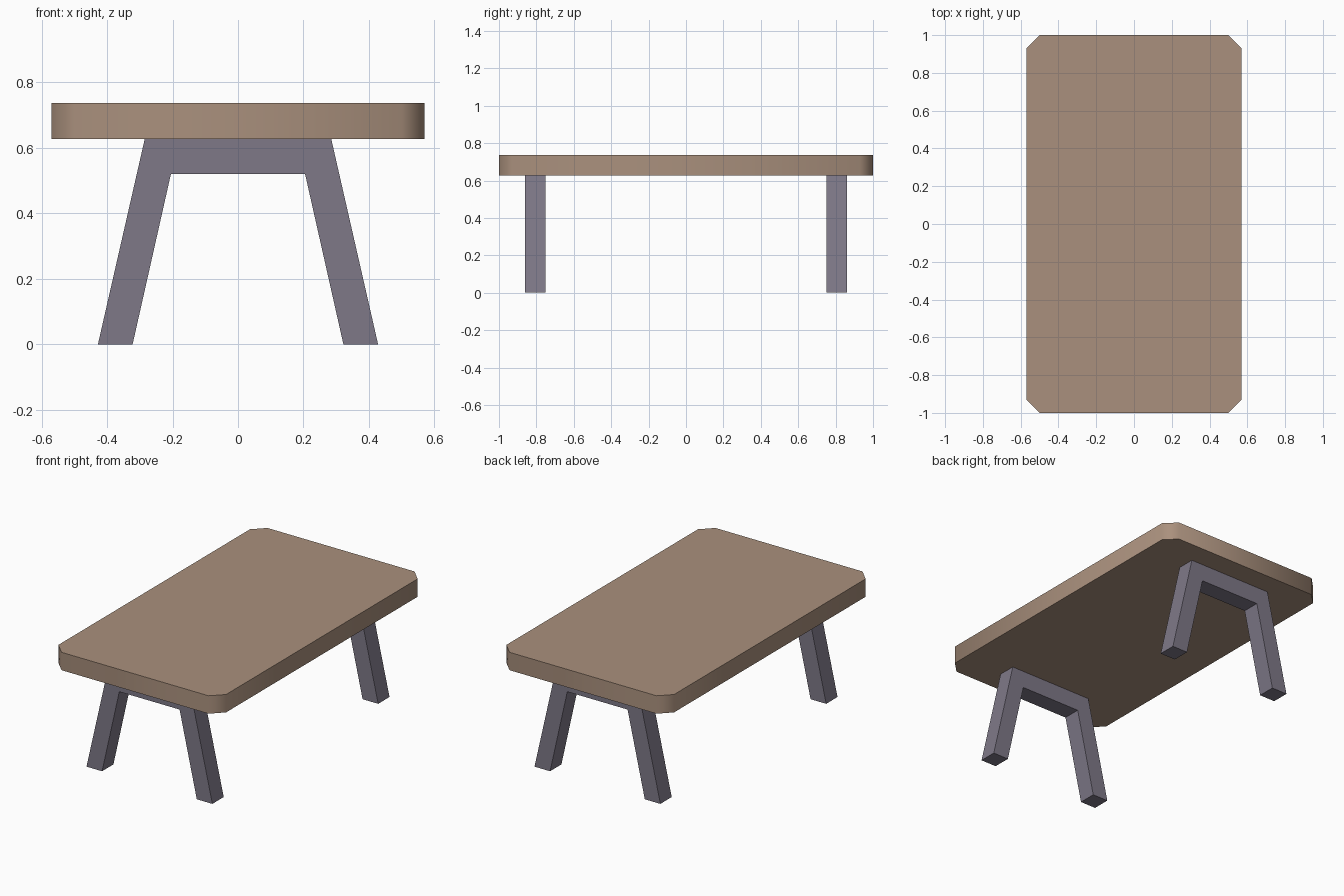
import bpy
import bmesh
import math
from mathutils import Vector

cube = bpy.data.objects.get("Cube")
if cube:
    bpy.data.objects.remove(cube, do_unlink=True)


def make_material(name, color):
    mat = bpy.data.materials.new(name)
    mat.use_nodes = True
    mat.diffuse_color = color
    mat.node_tree.nodes["Principled BSDF"].inputs["Base Color"].default_value = color
    return mat


def extruded(name, outline, direction, mat):
    """Solid made by extruding a closed outline along a direction."""
    bm = bmesh.new()
    face = bm.faces.new([bm.verts.new(p) for p in outline])
    result = bmesh.ops.extrude_face_region(bm, geom=[face], use_keep_orig=True)
    moved = [g for g in result["geom"] if isinstance(g, bmesh.types.BMVert)]
    bmesh.ops.translate(bm, verts=moved, vec=Vector(direction))
    bmesh.ops.recalc_face_normals(bm, faces=bm.faces)
    mesh = bpy.data.meshes.new(name)
    bm.to_mesh(mesh)
    bm.free()
    mesh.materials.append(mat)
    obj = bpy.data.objects.new(name, mesh)
    bpy.context.collection.objects.link(obj)
    return obj


wood = make_material("warm brown wood", (0.40, 0.28, 0.205, 1))
metal = make_material("purple grey", (0.21, 0.19, 0.245, 1))

# Table top: rectangle with clipped corners
half_x, half_y, clip = 0.57, 1.0, 0.07
under, top = 0.627, 0.737
outline = []
for sx, sy in ((1, 1), (-1, 1), (-1, -1), (1, -1)):
    corner = [(sx * half_x, sy * (half_y - clip), under),
              (sx * (half_x - clip), sy * half_y, under)]
    outline += corner if sx == sy else corner[::-1]
table_top = extruded("table_top", outline, (0, 0, top - under), wood)

# Smooth the rim, keeping the top and bottom edges sharp
bpy.ops.object.select_all(action="DESELECT")
table_top.select_set(True)
bpy.context.view_layer.objects.active = table_top
bpy.ops.object.shade_smooth_by_angle(angle=math.radians(50))

# Splayed leg frames, one near each end
half_profile = [(0.205, 0.52), (0.322, 0), (0.428, 0), (0.285, under)]
profile = half_profile + [(-x, z) for x, z in reversed(half_profile)]
thickness = 0.11
for name, y in (("front_leg_frame", -0.805), ("back_leg_frame", 0.805)):
    points = [(x, y - thickness / 2, z) for x, z in profile]
    extruded(name, points, (0, thickness, 0), metal)
